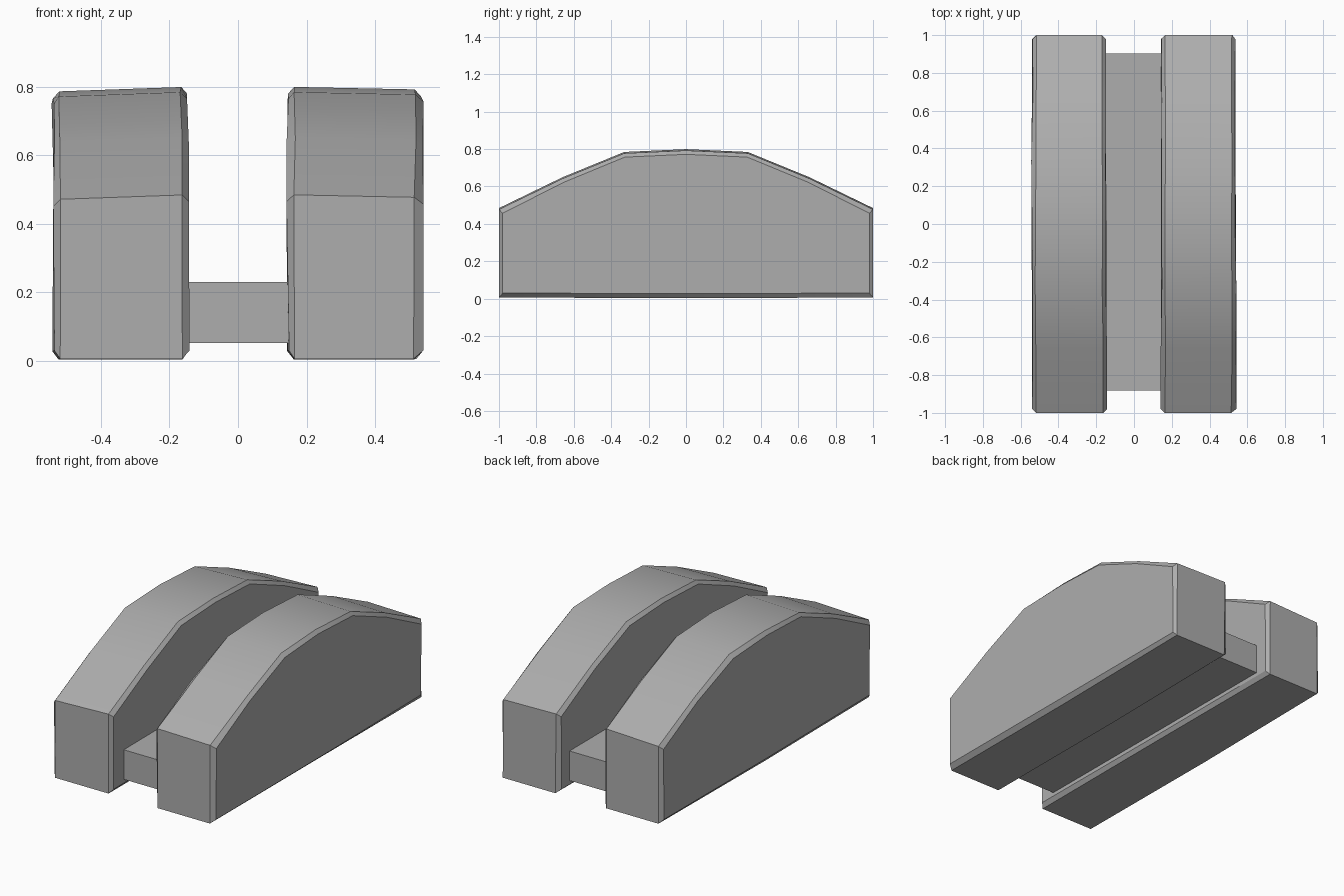
import bpy, bmesh, random
from mathutils import Vector

if "Cube" in bpy.data.objects:
    bpy.data.objects.remove(bpy.data.objects["Cube"], do_unlink=True)
random.seed(4)

stone = bpy.data.materials.new("stone grey")
stone.use_nodes = True
GREY = (0.42, 0.42, 0.42, 1)
stone.diffuse_color = GREY
stone.node_tree.nodes["Principled BSDF"].inputs["Base Color"].default_value = GREY

# Side outline (y, z): flat base, upright ends, arched back
HALF = [(0.33, 0.785), (0.66, 0.65), (1.0, 0.485), (1.0, 0.006)]
OUTLINE = [(0, 0.8)] + HALF + [(0, 0.004)] + [(-y, z) for y, z in reversed(HALF)]
CENTRE = Vector((0, 0.4))


def wobble(size):
    return random.uniform(-size, size)


def finish(bm, name):
    bmesh.ops.recalc_face_normals(bm, faces=bm.faces[:])
    mesh = bpy.data.meshes.new(name)
    bm.to_mesh(mesh)
    bm.free()
    mesh.materials.append(stone)
    obj = bpy.data.objects.new(name, mesh)
    bpy.context.collection.objects.link(obj)
    bpy.ops.object.select_all(action="DESELECT")
    obj.select_set(True)
    bpy.context.view_layer.objects.active = obj
    bpy.ops.object.shade_smooth_by_angle(angle=0.5)
    return obj


# Arched slab: four rings across its width, the outer two inset as worn chamfers
def slab(name, x_in, x_out, drop):
    bm = bmesh.new()
    rings = []
    step = 0.02 if x_out > x_in else -0.02
    for x, inset in ((x_in, 0.02), (x_in + step, 0), (x_out - step, 0), (x_out, 0.02)):
        t = (x - x_in) / (x_out - x_in)
        ring = []
        for y, z in OUTLINE:
            side = Vector((y, z)) - CENTRE
            y -= inset * (1 if y > 0.9 else -1 if y < -0.9 else side.x * 0.4)
            z -= inset if side.y > 0.02 else -inset * 1.2
            lower = drop * t if side.y > 0 else 0
            ring.append(bm.verts.new((x + wobble(0.005), y, z - lower)))
        rings.append(ring)
    n = len(OUTLINE)
    for a, b in zip(rings, rings[1:]):
        for i in range(n):
            j = (i + 1) % n
            bm.faces.new((a[i], a[j], b[j], b[i]))
    for ring in (rings[0], rings[-1]):
        bm.faces.new(ring)
    return finish(bm, name)


slab("right_slab", -0.146, -0.54, 0.014)
slab("left_slab", 0.146, 0.537, 0.008)

# Low beam joining the two slabs
bm = bmesh.new()
bmesh.ops.create_cube(bm, size=1)
for v in bm.verts:
    v.co = (v.co.x * 0.34, v.co.y * 1.785 + 0.01, v.co.z * 0.178 + 0.141)
finish(bm, "connecting_beam")
